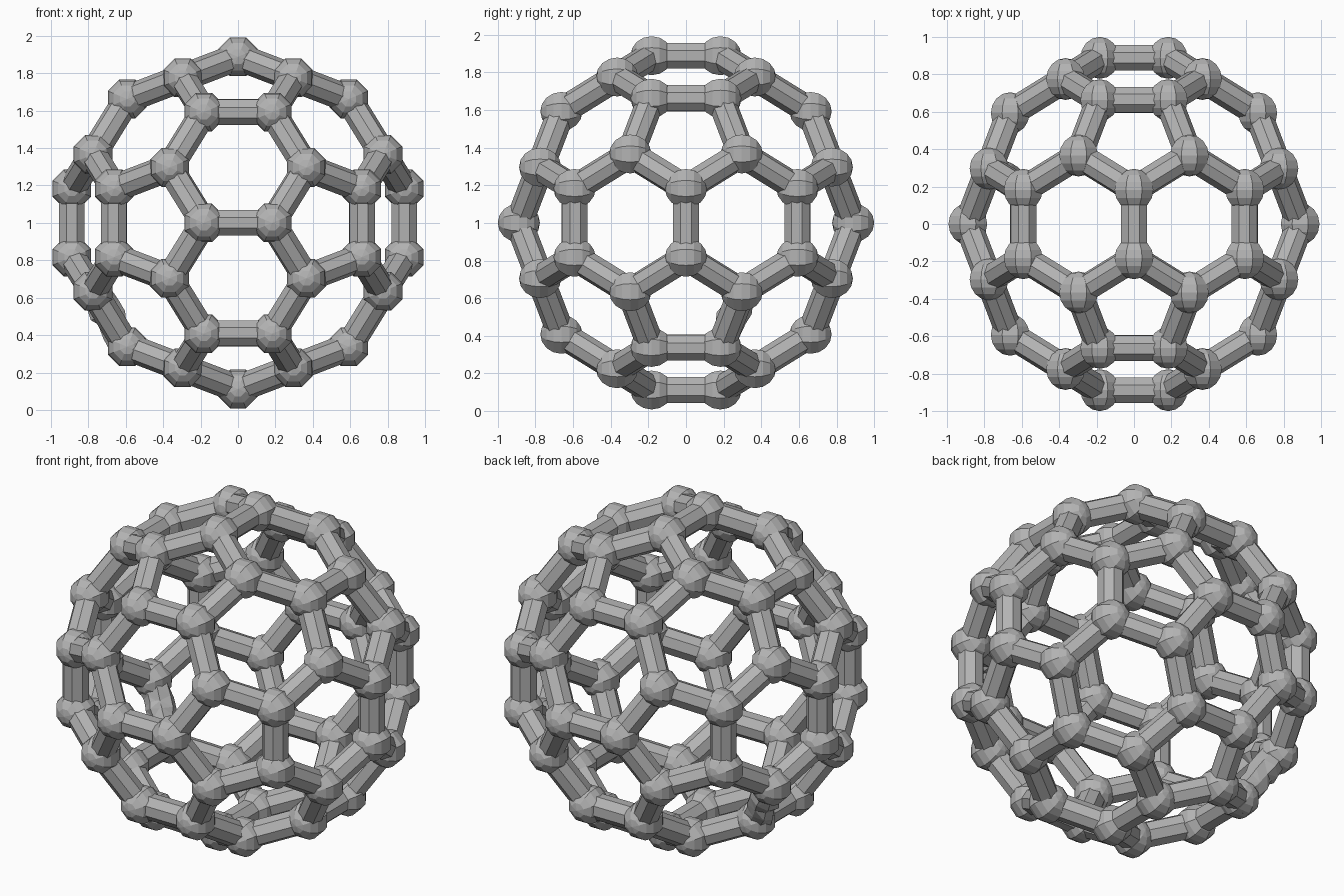
import bpy, bmesh, math, random
from itertools import product, combinations
from mathutils import Matrix, Vector

cube = bpy.data.objects.get("Cube")
if cube:
    bpy.data.objects.remove(cube, do_unlink=True)

SCALE = 0.183          # half the strut spacing
BALL_R = 0.112
STRUT_R = 0.074
SIDES = 8
CENTRE = Vector((0, 0, 1))
PHI = (1 + math.sqrt(5)) / 2

grey = bpy.data.materials.new("plain_grey")
grey.use_nodes = True
colour = (0.45, 0.45, 0.45, 1)
grey.diffuse_color = colour
grey.node_tree.nodes["Principled BSDF"].inputs["Base Color"].default_value = colour


def finish(bm, name):
    bmesh.ops.recalc_face_normals(bm, faces=bm.faces)
    mesh = bpy.data.meshes.new(name)
    bm.to_mesh(mesh)
    bm.free()
    mesh.materials.append(grey)
    obj = bpy.data.objects.new(name, mesh)
    bpy.context.collection.objects.link(obj)
    return obj


def strut_matrix(a, b):
    """Place a rod between two joints with one flat side facing outward."""
    mid = (a + b) / 2
    along = (b - a).normalized()
    out = mid.normalized()
    side = along.cross(out)
    turn = Matrix((out, side, along)).transposed().to_4x4()
    flat = Matrix.Rotation(math.pi / SIDES, 4, 'Z')
    return Matrix.Translation(mid + CENTRE) @ turn @ flat


# Corners of a truncated icosahedron: cyclic shifts with every sign
corners = set()
for base in ((0, 1, 3 * PHI), (1, 2 + PHI, 2 * PHI), (PHI, 2, 2 * PHI + 1)):
    for signs in product((1, -1), repeat=3):
        p = [s * c + 0.0 for s, c in zip(signs, base)]
        for k in range(3):
            corners.add(tuple(p[k:] + p[:k]))
joints = [Vector(c) * SCALE for c in sorted(corners)]

# Faceted balls, all with their poles front and back
bm = bmesh.new()
pole = Matrix.Rotation(math.pi / 2, 4, 'X') @ Matrix.Rotation(math.pi / SIDES, 4, 'Z')
for j in joints:
    bmesh.ops.create_uvsphere(bm, u_segments=SIDES, v_segments=8, radius=BALL_R,
                              matrix=Matrix.Translation(j + CENTRE) @ pole)
finish(bm, "joint_balls")

# Eight-sided struts between neighbouring joints
bm = bmesh.new()
for a, b in combinations(joints, 2):
    if (a - b).length < SCALE * 2.1:
        bmesh.ops.create_cone(bm, segments=SIDES, radius1=STRUT_R, radius2=STRUT_R,
                              depth=(a - b).length, cap_ends=True,
                              matrix=strut_matrix(a, b))
finish(bm, "struts")

# Crumpled skin over one lower strut
random.seed(4)
a = Vector((-2 * PHI - 1, PHI, -2)) * SCALE
b = Vector((-2 * PHI, 1, -2 - PHI)) * SCALE
bm = bmesh.new()
made = bmesh.ops.create_cone(bm, segments=SIDES, radius1=STRUT_R, radius2=STRUT_R,
                             depth=(a - b).length * 1.3, cap_ends=True)
long_edges = [e for e in bm.edges if abs(e.verts[0].co.z - e.verts[1].co.z) > 0.1]
bmesh.ops.subdivide_edges(bm, edges=long_edges, cuts=7, use_grid_fill=True)
for v in bm.verts:
    push = random.uniform(0.95, 1.25)
    v.co.x *= push
    v.co.y *= push
    v.co.z += random.uniform(-0.02, 0.02)
bmesh.ops.triangulate(bm, faces=bm.faces)
bmesh.ops.transform(bm, matrix=strut_matrix(a, b), verts=bm.verts)
finish(bm, "crumpled_strut")
